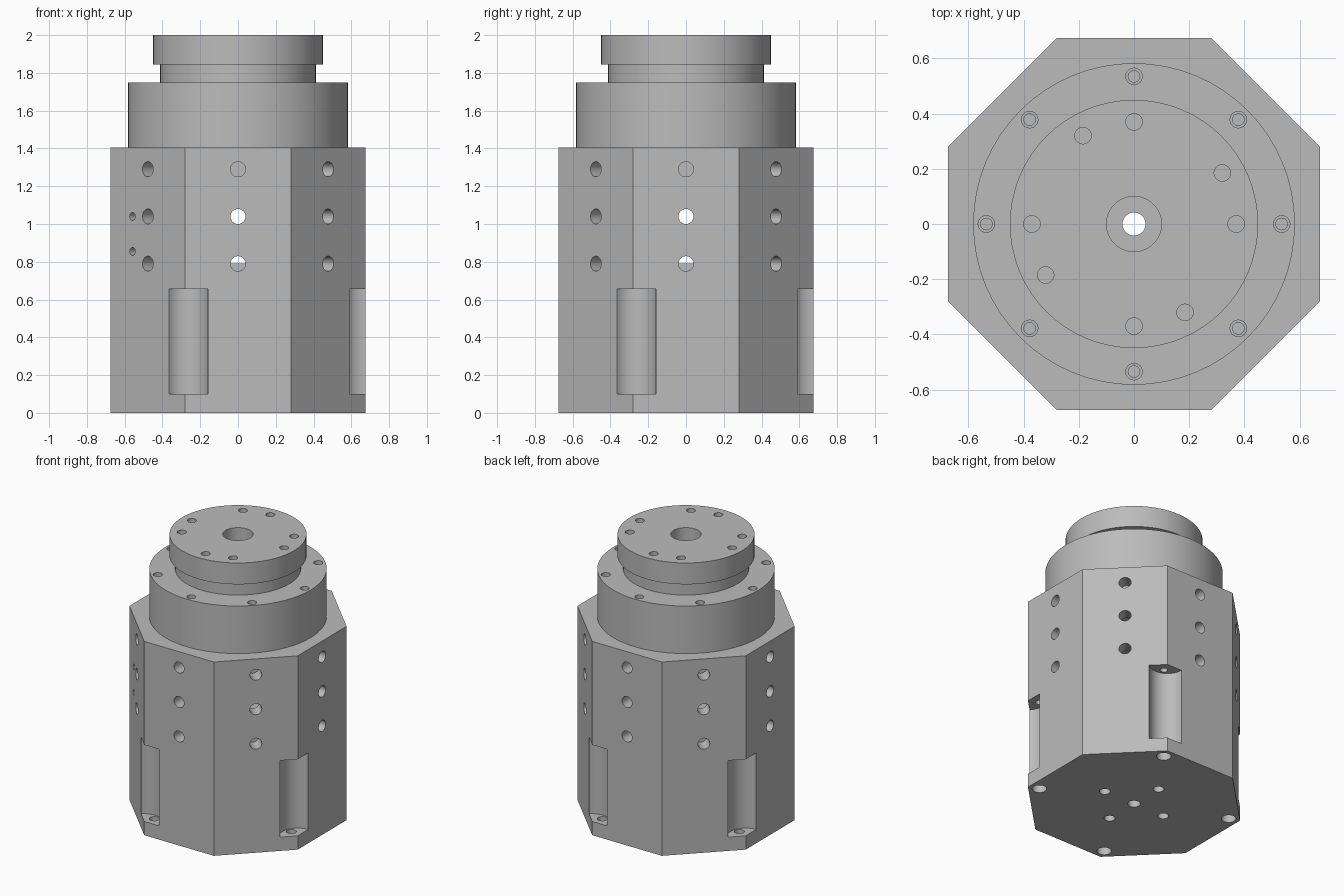
import bpy, bmesh
from math import radians, cos, sin, pi
from mathutils import Matrix, Vector

if "Cube" in bpy.data.objects:
    bpy.data.objects.remove(bpy.data.objects["Cube"])

metal = bpy.data.materials.new("grey metal")
metal.use_nodes = True
colour = (0.5, 0.5, 0.5, 1)
metal.diffuse_color = colour
metal.node_tree.nodes["Principled BSDF"].inputs["Base Color"].default_value = colour


def polar(radius, degrees, z=0.0):
    a = radians(degrees)
    return Vector((radius * cos(a), radius * sin(a), z))


def add_cylinder(bm, start, end, radius, sides=24, spin=0.0):
    """Closed cylinder from start to end."""
    axis = end - start
    turn = axis.to_track_quat('Z', 'Y').to_matrix().to_4x4()
    place = Matrix.Translation((start + end) / 2) @ turn @ Matrix.Rotation(spin, 4, 'Z')
    bmesh.ops.create_cone(bm, cap_ends=True, segments=sides, radius1=radius,
                          radius2=radius, depth=axis.length, matrix=place)


def vertical(bm, x, y, z0, z1, radius, sides=24, spin=0.0):
    add_cylinder(bm, Vector((x, y, z0)), Vector((x, y, z1)), radius, sides, spin)


def make_object(name, bm):
    mesh = bpy.data.meshes.new(name)
    bm.to_mesh(mesh)
    bm.free()
    obj = bpy.data.objects.new(name, mesh)
    bpy.context.collection.objects.link(obj)
    mesh.materials.append(metal)
    return obj


def drill(obj, bm):
    """Cut the cylinders in bm out of obj, then drop the cutter."""
    cutter = make_object("hole_cutter", bm)
    cutter.hide_render = True
    mod = obj.modifiers.new("holes", 'BOOLEAN')
    mod.operation, mod.object, mod.solver = 'DIFFERENCE', cutter, 'EXACT'
    mod.use_self = True
    select(obj)
    bpy.ops.object.modifier_apply(modifier=mod.name)
    bpy.data.objects.remove(cutter)


def select(obj):
    bpy.ops.object.select_all(action='DESELECT')
    bpy.context.view_layer.objects.active = obj
    obj.select_set(True)


def drum(name, z0, z1, radius, sides=64, spin=0.0):
    bm = bmesh.new()
    vertical(bm, 0, 0, z0, z1, radius, sides, spin)
    return make_object(name, bm)


def centre_bore(bm):
    vertical(bm, 0, 0, -0.1, 2.1, 0.042)
    vertical(bm, 0, 0, 1.7, 2.1, 0.1, 40)


APOTHEM = 0.675
CORNER = APOTHEM / cos(pi / 8)
BODY_TOP, FLANGE_TOP, NECK_TOP, CAP_TOP = 1.405, 1.75, 1.845, 2.0

# Octagonal body with inner chamber
body = drum("octagonal_body", 0, BODY_TOP, CORNER, 8, pi / 8)
bm = bmesh.new()
centre_bore(bm)
vertical(bm, 0, 0, 0.79, 1.23, 0.575, 48)

# Three holes on each side face
for face in range(8):
    for z in (0.79, 1.04, 1.29):
        add_cylinder(bm, polar(APOTHEM - 0.11, face * 45, z), polar(0.8, face * 45, z), 0.04)

# Two small sensor holes on one diagonal face
along = polar(0.115, 135)
for z in (0.855, 1.04):
    add_cylinder(bm, polar(0.57, 225, z) + along, polar(0.8, 225, z) + along, 0.021, 16)

# Corner pockets with their bolt holes, and the base holes
for i in range(4):
    corner = polar(CORNER, i * 90 - 22.5)
    vertical(bm, corner.x, corner.y, 0.1, 0.655, 0.12, 48)
    bolt = polar(0.652, i * 90 - 22.5)
    vertical(bm, bolt.x, bolt.y, -0.1, 0.06, 0.048)
    vertical(bm, bolt.x, bolt.y, 0.03, 0.2, 0.033)
    vertical(bm, bolt.x, bolt.y, 0.6, 0.74, 0.025)
    base = polar(0.25, i * 90)
    vertical(bm, base.x, base.y, -0.1, 0.12, 0.036)
drill(body, bm)

# Round flange with counterbored screw holes
flange = drum("flange", BODY_TOP, FLANGE_TOP, 0.583)
bm = bmesh.new()
centre_bore(bm)
for i in range(8):
    p = polar(0.535, i * 45)
    vertical(bm, p.x, p.y, 1.69, 1.85, 0.03)
    vertical(bm, p.x, p.y, 1.6, 1.72, 0.021)
drill(flange, bm)

# Recessed neck
neck = drum("neck", FLANGE_TOP, NECK_TOP, 0.413)
bm = bmesh.new()
centre_bore(bm)
drill(neck, bm)

# Output plate with two sets of four holes
plate = drum("output_plate", NECK_TOP, CAP_TOP, 0.45)
bm = bmesh.new()
centre_bore(bm)
for i in range(4):
    for offset in (0, 30):
        p = polar(0.37, i * 90 + offset)
        vertical(bm, p.x, p.y, 1.88, 2.1, 0.03)
drill(plate, bm)

# Smooth round walls, crisp edges
for part in (body, flange, neck, plate):
    select(part)
    bpy.ops.object.shade_smooth_by_angle(angle=radians(30))
